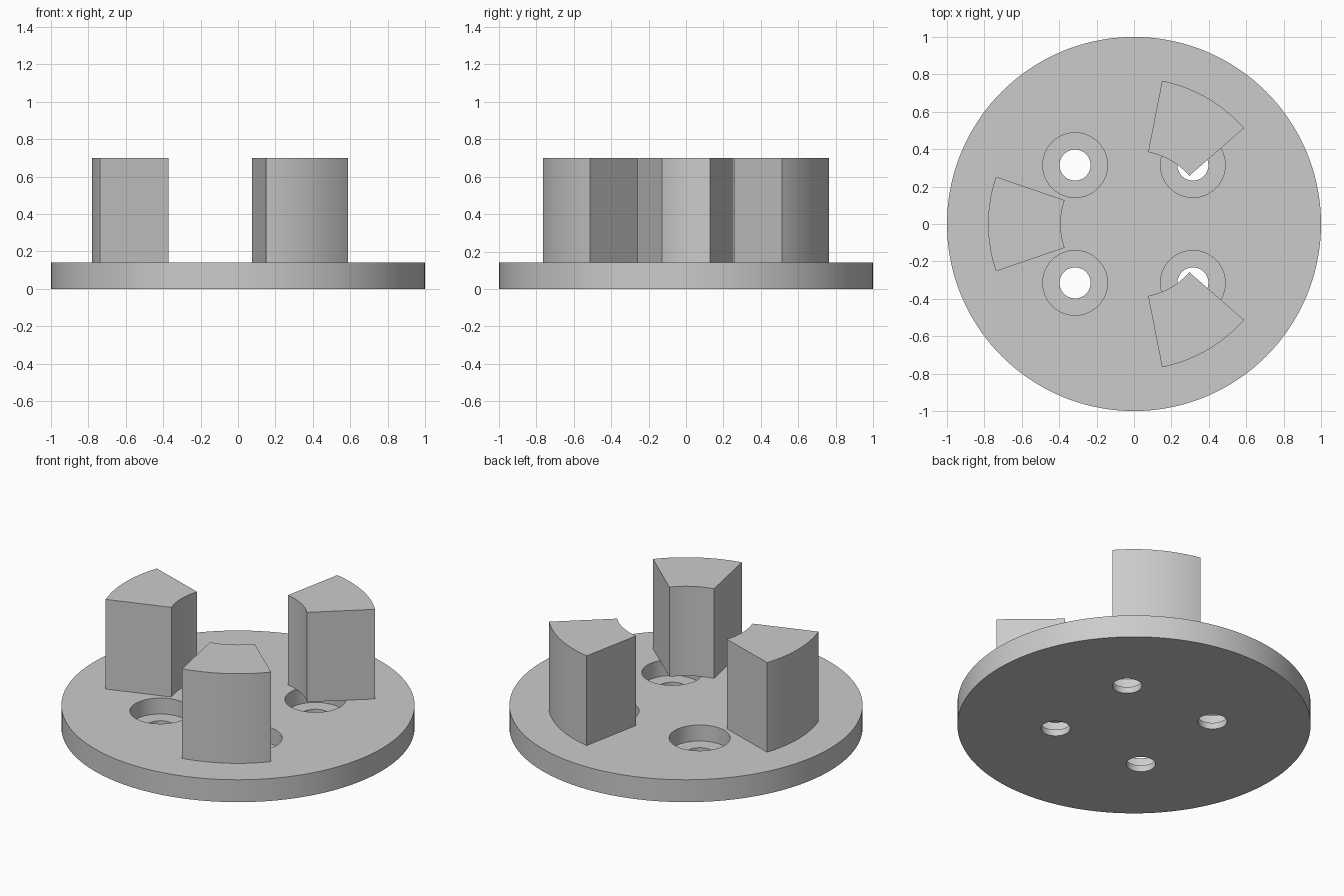
import bpy
import bmesh
from math import cos, sin, radians, pi

if "Cube" in bpy.data.objects:
    bpy.data.objects.remove(bpy.data.objects["Cube"], do_unlink=True)

PLATE_TOP, JAW_TOP = 0.14, 0.70
BORE_FLOOR = 0.04
HOLE_POS = 0.315

GREY = (0.6, 0.6, 0.6, 1)
steel = bpy.data.materials.new("plain grey")
steel.use_nodes = True
steel.diffuse_color = GREY
steel.node_tree.nodes["Principled BSDF"].inputs["Base Color"].default_value = GREY


def make_object(name, bm):
    bmesh.ops.recalc_face_normals(bm, faces=bm.faces)
    mesh = bpy.data.meshes.new(name)
    bm.to_mesh(mesh)
    bm.free()
    mesh.materials.append(steel)
    obj = bpy.data.objects.new(name, mesh)
    bpy.context.collection.objects.link(obj)
    return obj


def lathe(name, profile, sides, centre=(0, 0)):
    """Closed solid turned from (radius, height) points, capped at both ends."""
    bm = bmesh.new()
    rings = [[bm.verts.new((centre[0] + r * cos(2 * pi * i / sides),
                            centre[1] + r * sin(2 * pi * i / sides), z))
              for i in range(sides)] for r, z in profile]
    for low, high in zip(rings, rings[1:]):
        for i in range(sides):
            j = (i + 1) % sides
            bm.faces.new((low[i], low[j], high[j], high[i]))
    bm.faces.new(rings[0])
    bm.faces.new(rings[-1])
    return make_object(name, bm)


def arc_block(name, middle, half, inner, outer, z0, z1, steps=20):
    """Ring segment extruded from z0 to z1, angles in degrees."""
    bm = bmesh.new()
    angles = [radians(middle - half + 2 * half * i / steps) for i in range(steps + 1)]
    outline = [(outer * cos(a), outer * sin(a)) for a in angles]
    outline += [(inner * cos(a), inner * sin(a)) for a in reversed(angles)]
    base = bm.faces.new([bm.verts.new((x, y, z0)) for x, y in outline])
    top = bmesh.ops.extrude_face_region(bm, geom=[base], use_keep_orig=True)
    verts = [v for v in top["geom"] if isinstance(v, bmesh.types.BMVert)]
    bmesh.ops.translate(bm, verts=verts, vec=(0, 0, z1 - z0))
    return make_object(name, bm)


def activate(obj):
    bpy.ops.object.select_all(action="DESELECT")
    obj.select_set(True)
    bpy.context.view_layer.objects.active = obj


# Round base plate
plate = lathe("base_plate", [(1, 0), (1, PLATE_TOP)], 144)

# Four counterbored screw holes cut through the plate
stepped = [(0.083, -0.1), (0.083, BORE_FLOOR), (0.173, BORE_FLOOR), (0.173, 0.3)]
for sx in (-1, 1):
    for sy in (-1, 1):
        cutter = lathe("screw_hole_cutter", stepped, 64, (sx * HOLE_POS, sy * HOLE_POS))
        cutter.hide_render = True
        cut = plate.modifiers.new("screw_hole", "BOOLEAN")
        cut.operation = "DIFFERENCE"
        cut.solver = "EXACT"
        cut.object = cutter
        activate(plate)
        bpy.ops.object.modifier_apply(modifier=cut.name)
        bpy.data.objects.remove(cutter, do_unlink=True)

# Three upright jaws evenly spaced around the plate
jaws = [arc_block(name, angle, 18.9, 0.392, 0.78, PLATE_TOP, JAW_TOP)
        for name, angle in (("back_jaw", 60), ("side_jaw", 180), ("front_jaw", 300))]

# Smooth curved walls, crisp edges
for obj in [plate] + jaws:
    activate(obj)
    bpy.ops.object.shade_smooth_by_angle(angle=radians(30))
